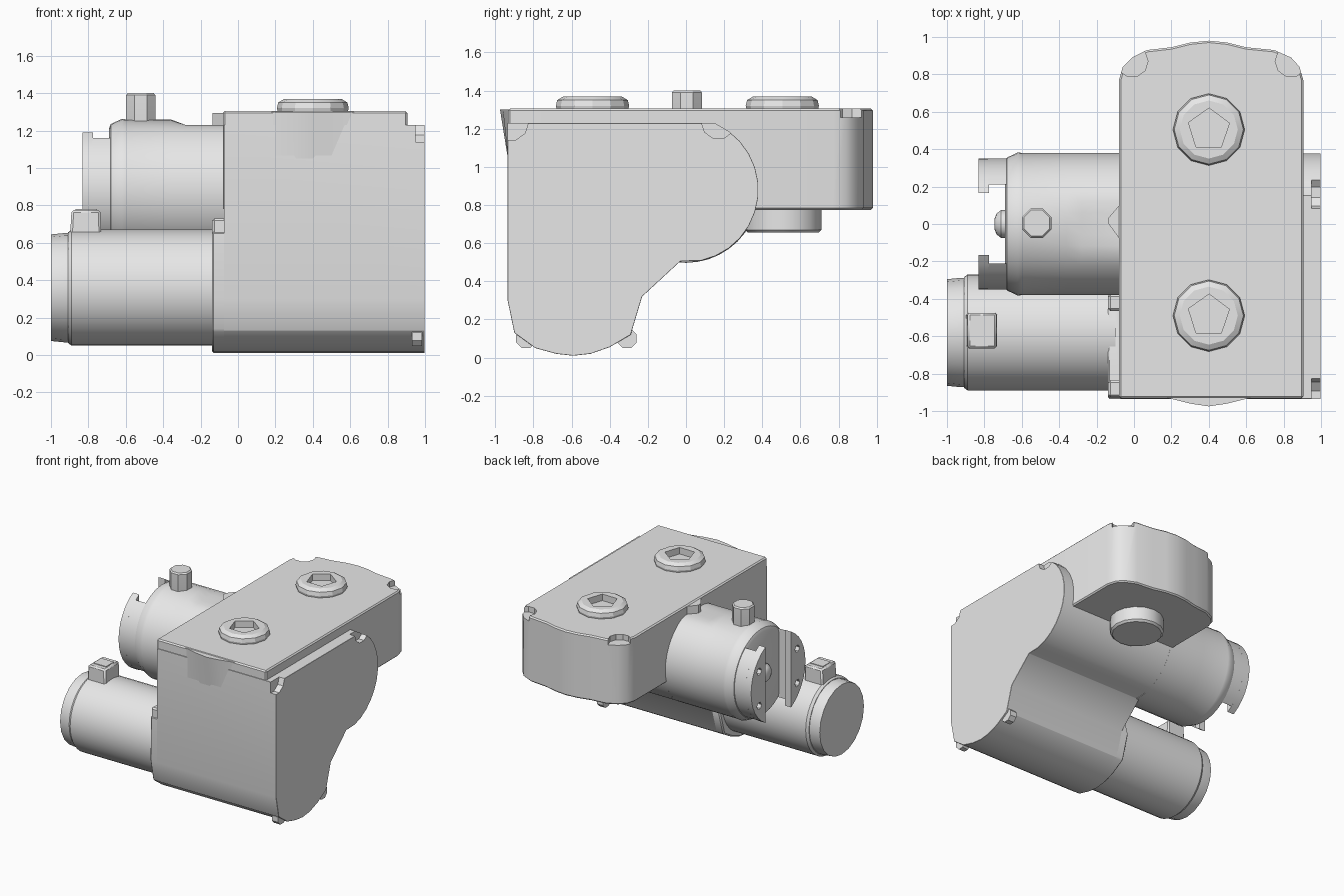
import bpy, bmesh
from math import sin, cos, pi, radians

if "Cube" in bpy.data.objects:
    bpy.data.objects.remove(bpy.data.objects["Cube"])

GREY = (0.8, 0.8, 0.8, 1)
metal = bpy.data.materials.new("plain_grey")
metal.use_nodes = True
metal.diffuse_color = GREY
metal.node_tree.nodes["Principled BSDF"].inputs["Base Color"].default_value = GREY


def activate(ob):
    bpy.ops.object.select_all(action='DESELECT')
    ob.select_set(True)
    bpy.context.view_layer.objects.active = ob


def loft(name, rings):
    """Closed skin through rings of points."""
    bm = bmesh.new()
    loops = [[bm.verts.new(p) for p in ring] for ring in rings]
    n = len(loops[0])
    for a, b in zip(loops, loops[1:]):
        for i in range(n):
            j = (i + 1) % n
            bm.faces.new((a[i], a[j], b[j], b[i]))
    bm.faces.new(loops[0])
    bm.faces.new(loops[-1])
    bmesh.ops.recalc_face_normals(bm, faces=bm.faces)
    me = bpy.data.meshes.new(name)
    bm.to_mesh(me)
    bm.free()
    me.materials.append(metal)
    ob = bpy.data.objects.new(name, me)
    bpy.context.collection.objects.link(ob)
    return ob


def place(axis, pos, u, v):
    return (pos, u, v) if axis == 'x' else (u, v, pos)


def prism(name, axis, outline, start, end):
    return loft(name, [[place(axis, p, u, v) for u, v in outline] for p in (start, end)])


def lathe(name, axis, centre, rings, sides=40, turn=0.0):
    u, v = centre
    angles = [turn + 2 * pi * i / sides for i in range(sides)]
    return loft(name, [[place(axis, p, u + r * cos(a), v + r * sin(a)) for a in angles]
                       for p, r in rings])


def box(name, x, y, z):
    return prism(name, 'z', [(x[0], y[0]), (x[1], y[0]), (x[1], y[1]), (x[0], y[1])], *z)


def cut(target, cutters):
    activate(target)
    for c in cutters:
        mod = target.modifiers.new("cut", 'BOOLEAN')
        mod.operation = 'DIFFERENCE'
        mod.solver = 'EXACT'
        mod.object = c
        bpy.ops.object.modifier_apply(modifier=mod.name)
        bpy.data.objects.remove(c)


def finish(ob, bevel=0.0, angle=35):
    activate(ob)
    if bevel:
        mod = ob.modifiers.new("edge", 'BEVEL')
        mod.width = bevel
        mod.segments = 1
        mod.limit_method = 'ANGLE'
        mod.angle_limit = radians(40)
        bpy.ops.object.modifier_apply(modifier=mod.name)
    bpy.ops.object.shade_smooth_by_angle(angle=radians(angle))
    return ob


# Lower gear case: cross-section run along x
MOTOR_Y, MOTOR_Z = 0.0, 0.88
belly = [(-0.935, 0.3), (-0.9, 0.13), (-0.79, 0.05), (-0.68, 0.02), (-0.59, 0.01),
         (-0.5, 0.02), (-0.4, 0.055), (-0.29, 0.12), (-0.23, 0.32)]
lobe = [(0.38 * cos(radians(a)), MOTOR_Z + 0.38 * sin(radians(a))) for a in range(-78, 67, 12)]
case = prism("gear_case", 'x',
             [(-0.935, 1.23)] + belly + [(-0.03, 0.505)] + lobe + [(0.155, 1.23)], -0.075, 0.998)
finish(case, 0.015)
cut(case, [lathe("pocket", 'x', (y, 1.235), [(0.95, r), (1.1, r)], 10)
           for y, r in ((-0.925, 0.1), (0.17, 0.09))])
finish(case)

# Bolt lugs at the lower corners of the case
for side, y in (("front", -0.84), ("back", -0.31)):
    finish(lathe(side + "_case_lug", 'x', (y, 0.1), [(0.93, 0.055), (0.985, 0.055)], 8, pi / 8))

# Upper gearbox with rounded, bulging back
back = [(0.905, 0.77), (0.885, 0.84), (0.84, 0.89), (0.75, 0.93), (0.6, 0.945), (0.5, 0.97),
        (0.4, 0.98), (0.3, 0.97), (0.2, 0.945), (0.07, 0.93), (-0.01, 0.89),
        (-0.06, 0.84), (-0.08, 0.77)]
upper = prism("upper_gearbox", 'z', [(-0.08, -0.932), (0.905, -0.932)] + back, 0.775, 1.305)
finish(upper, 0.01)
cut(upper, [lathe("notch", 'z', (x, 0.87), [(1.26, 0.085), (1.4, 0.085)], 10)
            for x in (-0.01, 0.84)])
finish(upper)

# Tapered swelling on the front face, under the lid edge
swell = prism("front_swelling", 'z', [(0.16, -0.91), (0.18, -0.93), (0.3, -0.96), (0.4, -0.975),
                                     (0.5, -0.96), (0.62, -0.93), (0.64, -0.91)], 1.02, 1.3)
for v in swell.data.vertices:
    if v.co.z < 1.1:
        v.co.y = max(v.co.y, -0.93)
finish(swell)

# Small wedge above the upper motor
finish(prism("side_wedge", 'z', [(-0.07, -0.09), (-0.07, 0.11), (-0.135, 0.035), (-0.135, 0.0)],
             1.225, 1.295))

# Threaded caps with five-sided sockets
for side, y in (("front", -0.49), ("back", 0.505)):
    cap = lathe(side + "_top_cap", 'z', (0.4, y),
                [(1.29, 0.185), (1.32, 0.192), (1.35, 0.185), (1.368, 0.155)], 12)
    cut(cap, [lathe("socket", 'z', (0.4, y), [(1.315, 0.115), (1.5, 0.115)], 5, 0.3)])
    finish(cap, angle=25)
finish(lathe("underside_cap", 'z', (0.4, 0.51),
             [(0.655, 0.185), (0.67, 0.2), (0.79, 0.2)], 16))

# Upper motor, with its top planed flat beside the gearbox
upper_motor = lathe("upper_motor", 'x', (MOTOR_Y, MOTOR_Z),
                    [(-0.69, 0.33), (-0.68, 0.355), (-0.62, 0.383), (-0.6, 0.38),
                     (-0.36, 0.38), (-0.28, 0.38), (-0.05, 0.38)])
for v in upper_motor.data.vertices:
    if v.co.x > -0.3:
        v.co.z = min(v.co.z, 1.23)
finish(upper_motor)
finish(lathe("motor_hub", 'x', (MOTOR_Y, MOTOR_Z),
             [(-0.745, 0.03), (-0.735, 0.055), (-0.71, 0.075), (-0.68, 0.075)], 12))
finish(lathe("breather_plug", 'z', (-0.52, 0.005),
             [(1.22, 0.08), (1.26, 0.085), (1.39, 0.085), (1.4, 0.075)], 8, pi / 8), angle=25)


# Pair of slotted end brackets: circle segments with bolt holes
def segment(name, sign, inner, x0, x1):
    r = 0.35
    reach = (r * r - inner * inner) ** 0.5
    from math import atan2
    top = atan2(reach, inner)
    pts = [(sign * r * cos(a), MOTOR_Z + r * sin(a))
           for a in (top * (i / 6 - 1) for i in range(13))]
    return prism(name, 'x', pts, x0, x1)


for side, sign in (("back", 1), ("front", -1)):
    web = segment(side + "_bracket_web", sign, 0.21, -0.78, -0.67)
    lip = segment(side + "_bracket_lip", sign, 0.165, -0.832, -0.775)
    for part in (web, lip):
        cut(part, [lathe("hole", 'x', (sign * 0.245, MOTOR_Z + dz), [(-0.9, 0.03), (-0.73, 0.03)], 6)
                   for dz in (-0.14, 0.14)])
        finish(part)

# Lower motor, end cap and terminal box
LOWER = (-0.58, 0.36)
finish(lathe("lower_motor", 'x', LOWER, [(-0.91, 0.295), (-0.89, 0.31), (-0.1, 0.31)]))
finish(lathe("lower_motor_end_cap", 'x', LOWER, [(-0.999, 0.285), (-0.93, 0.292), (-0.9, 0.292)], 20))
terminal = box("terminal_box", (-0.9, -0.73), (-0.665, -0.475), (0.6, 0.775))
for v in terminal.data.vertices:
    if v.co.z > 0.7:
        v.co.x += 0.01 if v.co.x < -0.8 else -0.005
finish(terminal, 0.012)
finish(box("terminal_lid", (-0.87, -0.755), (-0.62, -0.52), (0.77, 0.78)))

# Mounting flange of the lower motor
finish(prism("motor_flange", 'x', [(-0.93, 0.66)] + belly + [(-0.28, 0.5), (-0.38, 0.66)],
             -0.14, -0.06), 0.01)
for side, y in (("front", -0.88), ("back", -0.42)):
    finish(box(side + "_flange_lug", (-0.138, -0.06), (y - 0.045, y + 0.045), (0.6, 0.73)), 0.012)
